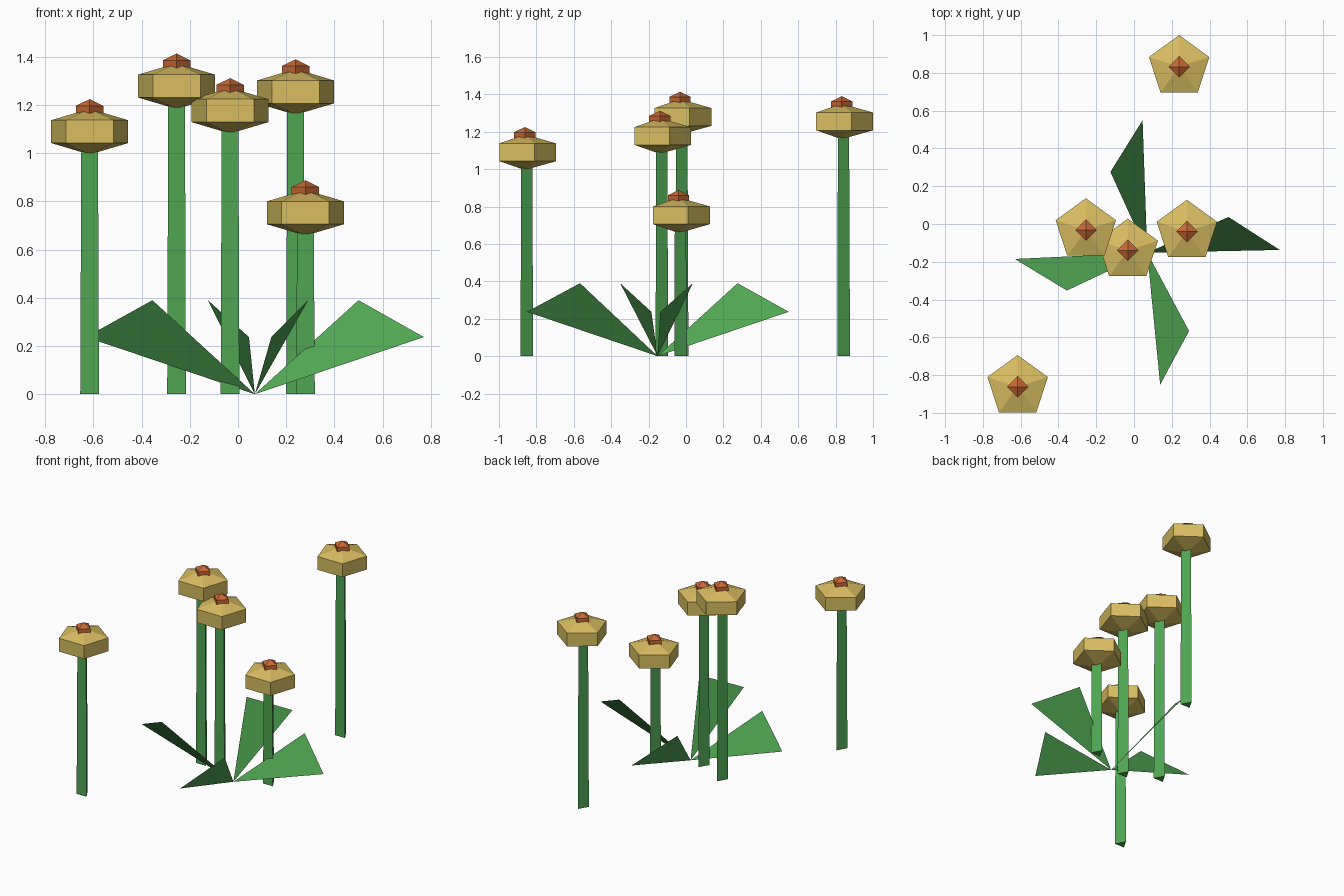
import bpy
import math

if "Cube" in bpy.data.objects:
    bpy.data.objects.remove(bpy.data.objects["Cube"])


def material(name, rgb):
    m = bpy.data.materials.new(name)
    m.diffuse_color = (*rgb, 1.0)
    m.use_nodes = True
    m.node_tree.nodes["Principled BSDF"].inputs["Base Color"].default_value = m.diffuse_color
    return m


GREEN = material("leaf_green", (0.08, 0.376, 0.084))
GOLD = material("petal_gold", (0.69, 0.51, 0.117))
ORANGE = material("centre_orange", (0.58, 0.14, 0.038))


def add_mesh(name, verts, faces, mat, location):
    me = bpy.data.meshes.new(name)
    me.from_pydata(verts, [], faces)
    me.materials.append(mat)
    ob = bpy.data.objects.new(name, me)
    ob.location = location
    bpy.context.collection.objects.link(ob)
    return ob


def lathe(name, sides, profile, mat, location):
    """Revolve (radius, z) points, bottom to top, with one corner towards +y."""
    verts, rings, faces = [], [], []
    for r, z in profile:
        count = sides if r else 1
        rings.append([len(verts) + i for i in range(count)])
        for i in range(count):
            a = math.pi / 2 + math.tau * i / sides
            verts.append((r * math.cos(a), r * math.sin(a), z))
    for low, high in zip(rings, rings[1:]):
        for i in range(sides):
            j = (i + 1) % sides
            if len(low) == 1:
                faces.append((low[0], high[j], high[i]))
            elif len(high) == 1:
                faces.append((low[i], low[j], high[0]))
            else:
                faces.append((low[i], low[j], high[j], high[i]))
    if len(rings[0]) > 1:
        faces.append(tuple(reversed(rings[0])))
    if len(rings[-1]) > 1:
        faces.append(tuple(rings[-1]))
    return add_mesh(name, verts, faces, mat, location)


def gem(radius, half):
    """Profile of a coarse ball: two rings and two poles."""
    return [(0, -half), (radius, -half / 2), (radius, half / 2), (0, half)]


# Flowers: x, y and height of the head centre
flowers = [(-0.616, -0.862, 1.09), (-0.255, -0.032, 1.279), (-0.033, -0.14, 1.177),
           (0.239, 0.832, 1.255), (0.28, -0.04, 0.753)]
for n, (x, y, z) in enumerate(flowers, 1):
    lathe(f"stem_{n}", 3, [(0.045, 0), (0.04, z - 0.06)], GREEN, (x, y, 0))
    lathe(f"flower_head_{n}", 5, gem(0.168, 0.095), GOLD, (x, y, z))
    lathe(f"flower_centre_{n}", 4, gem(0.057, 0.056), ORANGE, (x, y, z + 0.079))

# Leaves: flat triangles fanning out from one root
for n, angle in enumerate((1.2, 92.0, 182.7, 275.6), 1):
    tip, side = math.radians(angle), math.radians(angle + 22.5)
    verts = [(0, 0, 0),
             (0.702 * math.cos(tip), 0.702 * math.sin(tip), 0.237),
             (0.47 * math.cos(side), 0.47 * math.sin(side), 0.39)]
    add_mesh(f"leaf_{n}", verts, [(0, 1, 2)], GREEN, (0.07, -0.152, 0))
